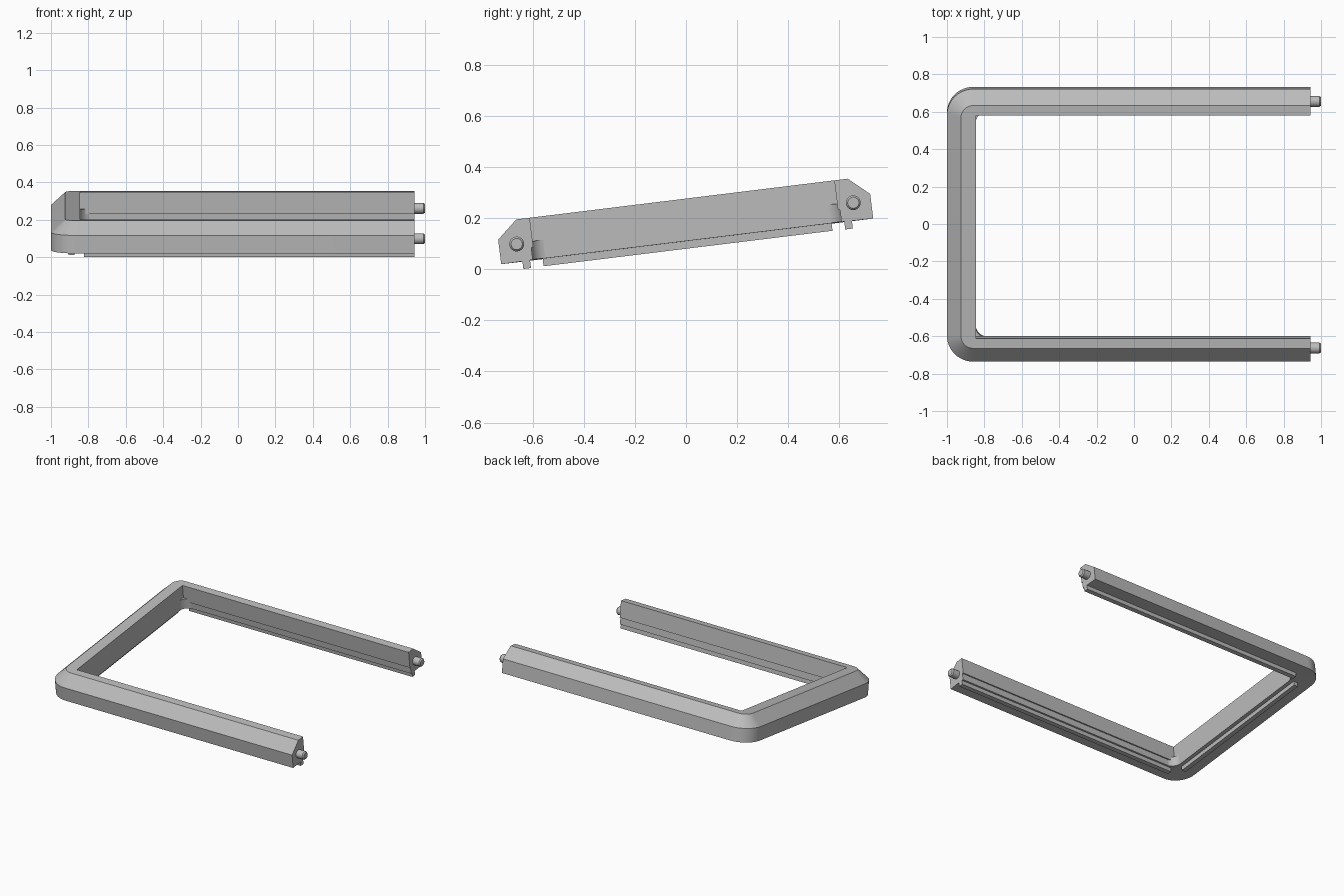
import bpy
import bmesh
from math import sin, cos, pi, radians
from mathutils import Matrix, Vector

if "Cube" in bpy.data.objects:
    bpy.data.objects.remove(bpy.data.objects["Cube"])

# The whole frame leans up towards the back
TILT = Matrix.Rotation(radians(7), 4, 'X') @ Matrix.Translation((0, 0.018, 0))
LEFT, ARM, END = -1.0, 0.734, 0.943
ARC = 12

grey = bpy.data.materials.new("plain grey")
grey.use_nodes = True
grey.diffuse_color = (0.5, 0.5, 0.5, 1)
grey.node_tree.nodes["Principled BSDF"].inputs["Base Color"].default_value = (0.5, 0.5, 0.5, 1)


def finish(name, bm):
    bmesh.ops.remove_doubles(bm, verts=bm.verts, dist=0.0001)
    bmesh.ops.recalc_face_normals(bm, faces=bm.faces)
    bm.transform(TILT)
    mesh = bpy.data.meshes.new(name)
    bm.to_mesh(mesh)
    bm.free()
    mesh.materials.append(grey)
    obj = bpy.data.objects.new(name, mesh)
    bpy.context.collection.objects.link(obj)
    bpy.ops.object.select_all(action='DESELECT')
    obj.select_set(True)
    bpy.context.view_layer.objects.active = obj
    bpy.ops.object.shade_smooth_by_angle(angle=radians(30))


def u_outline(dx, dy, r):
    """U-shaped path inset from the outer edge, with rounded corners."""
    x, y = LEFT + dx, ARM - dy
    half = [(END, y)]
    for i in range(ARC + 1):
        a = pi / 2 + pi / 2 * i / ARC
        half.append((x + r + r * cos(a), y - r + r * sin(a)))
    return half + [(px, -py) for px, py in reversed(half)]


def box(name, x0, x1, y0, y1, z0, z1):
    bm = bmesh.new()
    size = Matrix.Diagonal((x1 - x0, y1 - y0, z1 - z0, 1))
    mid = Matrix.Translation(((x0 + x1) / 2, (y0 + y1) / 2, (z0 + z1) / 2))
    bmesh.ops.create_cube(bm, size=1, matrix=mid @ size)
    finish(name, bm)


# Frame: cross-section rows of side inset, arm inset, corner radius, height
section = [
    (0, 0, 0.14, 0.108),
    (0, 0, 0.14, 0.205),
    (0.075, 0.08, 0.065, 0.275),
    (0.154, 0.133, 0, 0.275),
    (0.154, 0.133, 0, 0.158),
    (0.154, 0.125, 0, 0.158),
    (0.154, 0.125, 0, 0.110),
]
bm = bmesh.new()
rings = [[bm.verts.new((x, y, z)) for x, y in u_outline(dx, dy, r)]
         for dx, dy, r, z in section]
for a, b in zip(rings, rings[1:] + rings[:1]):
    for i in range(len(a) - 1):
        bm.faces.new((a[i], a[i + 1], b[i + 1], b[i]))
for i in (0, -1):
    bm.faces.new([ring[i] for ring in rings])
finish("frame", bm)

# Rib under the side bar
box("side_rib", -0.905, -0.873, -0.57, 0.57, 0.08, 0.115)

for side, label in ((-1, "front"), (1, "back")):
    # Rib under each arm
    y0, y1 = sorted((side * 0.62, side * 0.65))
    box(label + "_arm_rib", -0.823, END, y0, y1, 0.079, 0.115)

    # Concave fillet low in each inner corner
    bm = bmesh.new()
    cx, cy, r = LEFT + 0.152, ARM - 0.123, 0.068
    pts = [(cx, cy)]
    for i in range(ARC + 1):
        a = pi / 2 + pi / 2 * i / ARC
        pts.append((cx + r + r * cos(a), cy - r + r * sin(a)))
    base = bm.faces.new([bm.verts.new((x, side * y, 0.111)) for x, y in pts])
    top = bmesh.ops.extrude_face_region(bm, geom=[base])
    bmesh.ops.translate(bm, vec=Vector((0, 0, 0.072)),
                        verts=[v for v in top["geom"] if isinstance(v, bmesh.types.BMVert)])
    finish(label + "_corner_fillet", bm)

    # Round locating pin on each arm end, with a chamfered tip
    bm = bmesh.new()
    loops = []
    for x, r in ((END - 0.01, 0.029), (0.992, 0.029), (1.0, 0.022)):
        loops.append([bm.verts.new((x, side * 0.664 + r * cos(2 * pi * i / 24),
                                    0.179 + r * sin(2 * pi * i / 24))) for i in range(24)])
    for a, b in zip(loops, loops[1:]):
        for i in range(24):
            j = (i + 1) % 24
            bm.faces.new((a[i], a[j], b[j], b[i]))
    bm.faces.new(loops[0])
    bm.faces.new(loops[-1])
    finish(label + "_pin", bm)
